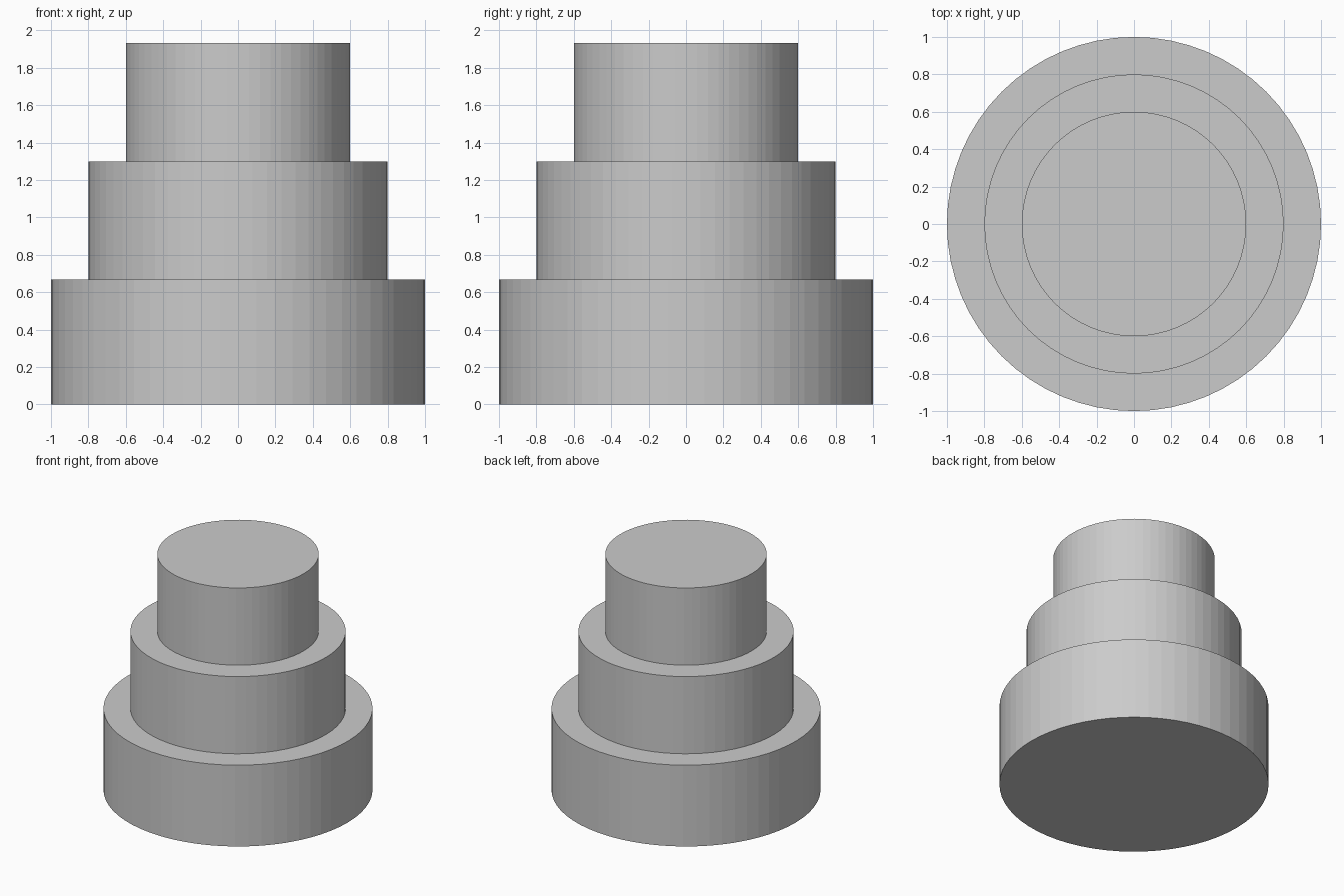
import bpy

if "Cube" in bpy.data.objects:
    bpy.data.objects.remove(bpy.data.objects["Cube"])

TIER_HEIGHT = 2 / 3
STEP = 0.6333  # each tier sinks slightly into the one below


def add_tier(name, radius, base):
    bpy.ops.mesh.primitive_cylinder_add(
        vertices=64, radius=radius, depth=TIER_HEIGHT,
        location=(0, 0, base + TIER_HEIGHT / 2))
    bpy.context.object.name = name


# Three stacked round tiers, narrowing upward
tiers = [("bottom_tier", 1.0), ("middle_tier", 0.8), ("top_tier", 0.6)]
for i, (name, radius) in enumerate(tiers):
    add_tier(name, radius, i * STEP)
